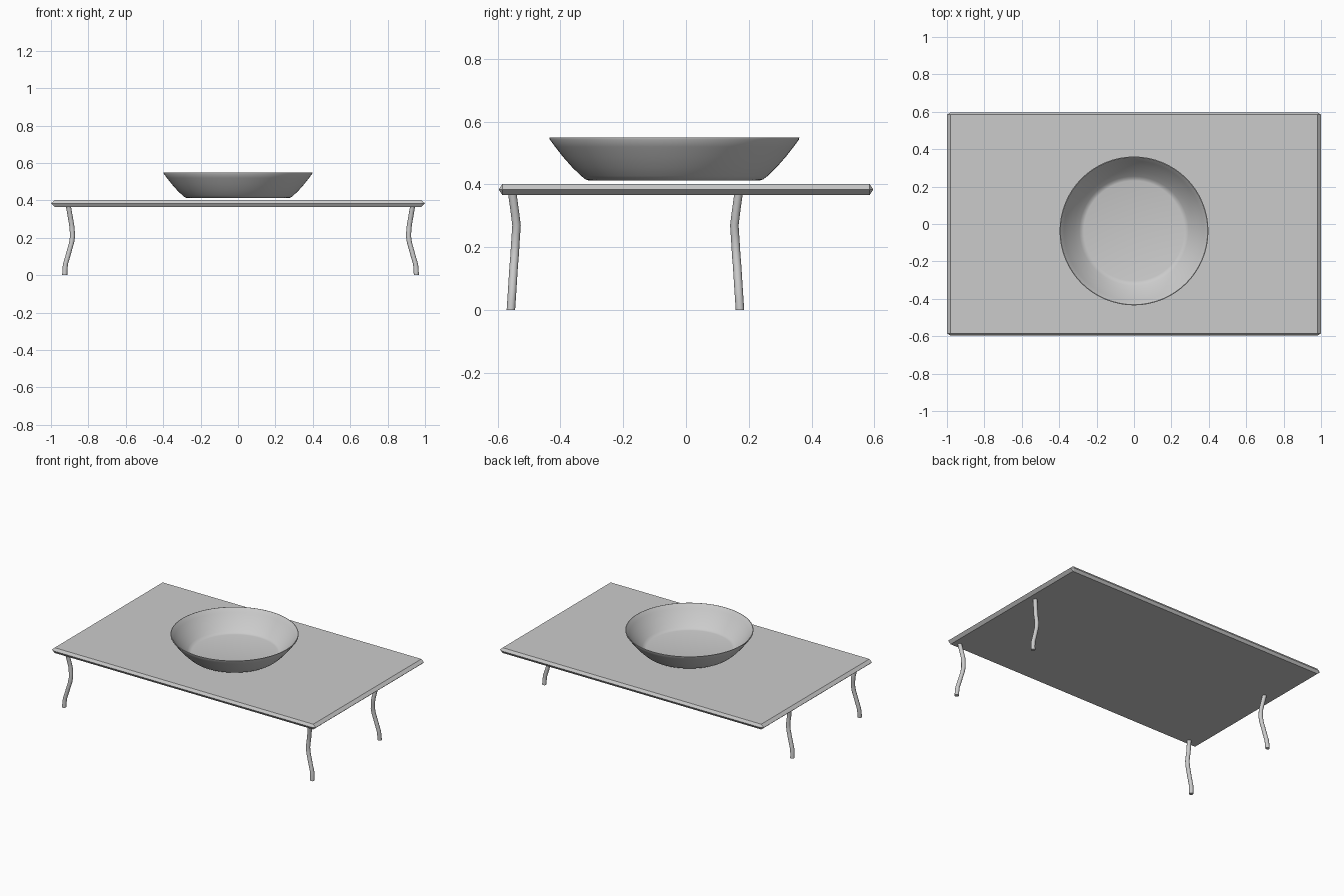
import bpy, bmesh, math

if "Cube" in bpy.data.objects:
    bpy.data.objects.remove(bpy.data.objects["Cube"])

grey = bpy.data.materials.new("light grey")
grey.diffuse_color = (0.6, 0.6, 0.6, 1)
grey.use_nodes = True
grey.node_tree.nodes["Principled BSDF"].inputs["Base Color"].default_value = grey.diffuse_color


def loft(name, rings, smooth=None):
    """Skin a stack of equal-sized rings and cap both ends."""
    bm = bmesh.new()
    loops = [[bm.verts.new(p) for p in ring] for ring in rings]
    n = len(loops[0])
    for a, b in zip(loops, loops[1:]):
        for i in range(n):
            j = (i + 1) % n
            bm.faces.new((a[i], a[j], b[j], b[i]))
    bm.faces.new(loops[0][::-1])
    bm.faces.new(loops[-1])
    bmesh.ops.remove_doubles(bm, verts=bm.verts, dist=1e-5)
    bmesh.ops.recalc_face_normals(bm, faces=bm.faces)
    me = bpy.data.meshes.new(name)
    bm.to_mesh(me)
    bm.free()
    me.materials.append(grey)
    ob = bpy.data.objects.new(name, me)
    bpy.context.collection.objects.link(ob)
    if smooth:
        bpy.ops.object.select_all(action='DESELECT')
        ob.select_set(True)
        bpy.context.view_layer.objects.active = ob
        bpy.ops.object.shade_smooth_by_angle(angle=math.radians(smooth))
    return ob


def circle(cx, cy, r, z, n):
    return [(cx + r * math.cos(2 * math.pi * i / n),
             cy + r * math.sin(2 * math.pi * i / n), z) for i in range(n)]


# Table top: knife-edged slab with slightly clipped corners
X, Y, BX, BY = 1.0, 0.597, 0.02, 0.012


def slab_ring(x, y, cx, cy, z):
    return [(x - cx, -y, z), (x, -y + cy, z), (x, y - cy, z), (x - cx, y, z),
            (-x + cx, y, z), (-x, y - cy, z), (-x, -y + cy, z), (-x + cx, -y, z)]


loft("table_top", [slab_ring(X - BX, Y - BY, 0, 0, 0.366),
                   slab_ring(X, Y, BX, BY, 0.384),
                   slab_ring(X - BX, Y - BY, 0, 0, 0.402)])

# Legs: one bent path, mirrored to four places
PATH = [(0, 0.940, 0.365), (0.03, 0.939, 0.363), (0.06, 0.936, 0.361),
        (0.10, 0.924, 0.3585), (0.14, 0.913, 0.356), (0.175, 0.903, 0.353),
        (0.21, 0.898, 0.351), (0.24, 0.900, 0.349), (0.27, 0.903, 0.347),
        (0.31, 0.910, 0.352), (0.368, 0.920, 0.360)]
for sy, row in ((-1, "front"), (1, "back")):
    for sx, side in ((-1, "left"), (1, "right")):
        loft(f"{row}_{side}_leg",
             [circle(0.0135 + sx * x, -0.193 + sy * y, 0.0135, z, 16)
              for z, x, y in PATH], 40)

# Bowl: thin turned shell, outside up to the rim and back down inside
PROFILE = [(0.27, 0.412), (0.283, 0.416), (0.297, 0.427), (0.325, 0.454),
           (0.355, 0.488), (0.38, 0.520), (0.397, 0.543), (0.398, 0.549),
           (0.394, 0.550), (0.390, 0.546), (0.374, 0.523), (0.349, 0.491),
           (0.319, 0.458), (0.292, 0.432), (0.280, 0.423), (0.268, 0.420)]
loft("bowl", [circle(0, -0.037, r, z, 64) for r, z in PROFILE], 40)
